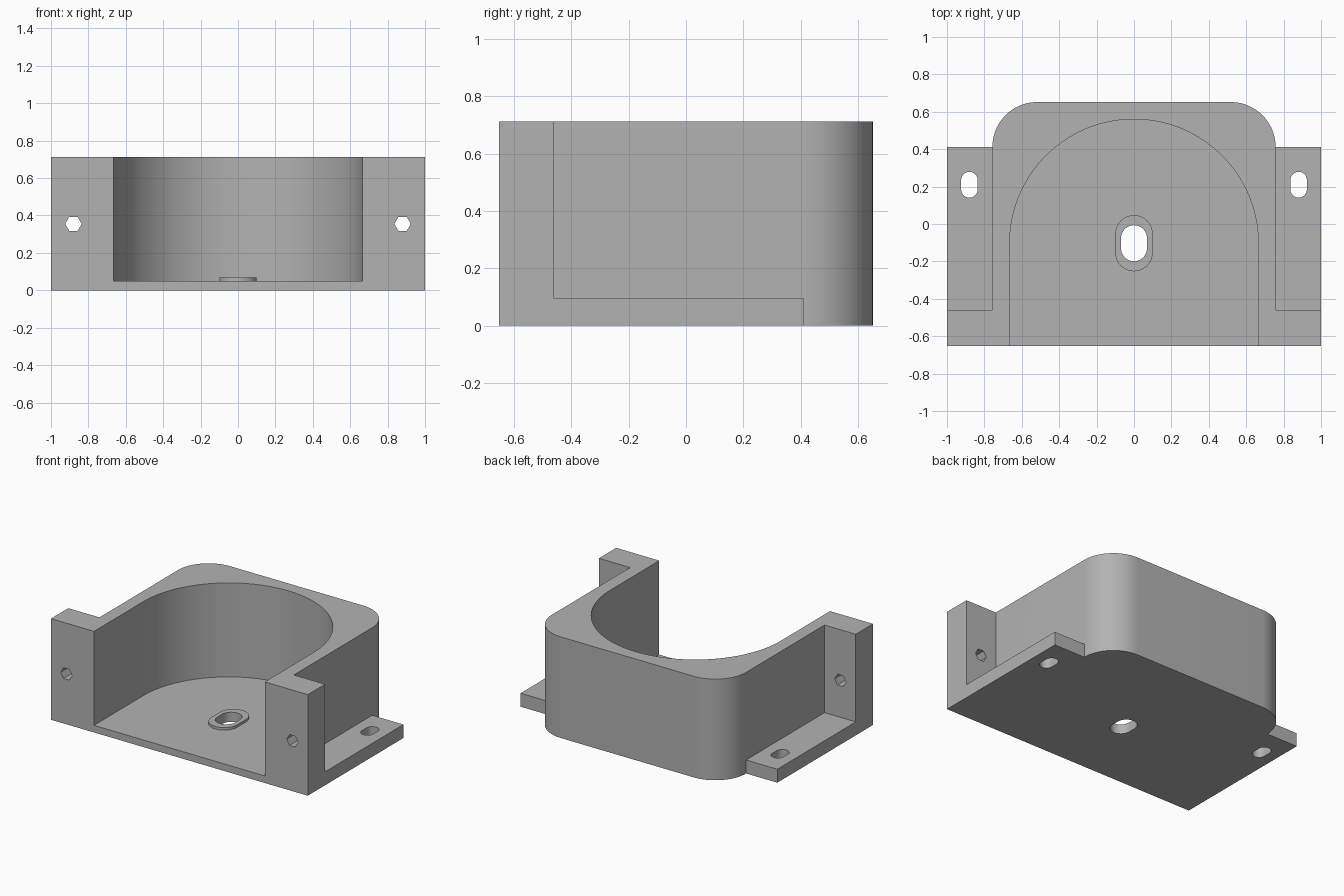
import bpy, bmesh
from math import sin, cos, radians

cube = bpy.data.objects.get("Cube")
if cube:
    bpy.data.objects.remove(cube, do_unlink=True)

grey = bpy.data.materials.new("plain grey")
grey.use_nodes = True
grey.diffuse_color = (0.45, 0.45, 0.45, 1)
grey.node_tree.nodes["Principled BSDF"].inputs["Base Color"].default_value = (0.45, 0.45, 0.45, 1)


def arc(cx, cy, r, start, end, steps):
    angles = [radians(start + (end - start) * i / steps) for i in range(steps + 1)]
    return [(cx + r * cos(a), cy + r * sin(a)) for a in angles]


def slot(cx, cy, r, straight):
    """Rounded slot outline, long along y."""
    return (arc(cx, cy + straight / 2, r, 0, 180, 24)
            + arc(cx, cy - straight / 2, r, 180, 360, 24))


def box(x0, x1, y0, y1):
    return [(x0, y0), (x1, y0), (x1, y1), (x0, y1)]


def prism(name, outline, low, high, axis="z"):
    """Extrude an outline along z, or along y with the outline in x and z."""
    def place(p, d):
        return (p[0], p[1], d) if axis == "z" else (p[0], d, p[1])
    bm = bmesh.new()
    bottom = [bm.verts.new(place(p, low)) for p in outline]
    top = [bm.verts.new(place(p, high)) for p in outline]
    bm.faces.new(bottom)
    bm.faces.new(top)
    for i in range(len(outline)):
        j = (i + 1) % len(outline)
        bm.faces.new((bottom[i], bottom[j], top[j], top[i]))
    bmesh.ops.recalc_face_normals(bm, faces=bm.faces)
    mesh = bpy.data.meshes.new(name)
    bm.to_mesh(mesh)
    bm.free()
    mesh.materials.append(grey)
    obj = bpy.data.objects.new(name, mesh)
    bpy.context.collection.objects.link(obj)
    return obj


def activate(obj):
    bpy.ops.object.select_all(action="DESELECT")
    obj.select_set(True)
    bpy.context.view_layer.objects.active = obj


def cut(obj, cutter):
    cutter.hide_render = True
    mod = obj.modifiers.new("cut", "BOOLEAN")
    mod.operation = "DIFFERENCE"
    mod.solver = "EXACT"
    mod.object = cutter
    activate(obj)
    bpy.ops.object.modifier_apply(modifier=mod.name)
    bpy.data.objects.remove(cutter, do_unlink=True)


HEIGHT, FLOOR, FLANGE = 0.712, 0.05, 0.095
SIDE, BACK, SHOULDER, CORNER = 0.757, 0.652, 0.412, 0.24

# Housing: full footprint with rounded rear corners
outline = [(-1, -BACK), (1, -BACK), (1, SHOULDER)]
outline += arc(SIDE - CORNER, SHOULDER, CORNER, 0, 90, 24)
outline += arc(CORNER - SIDE, SHOULDER, CORNER, 90, 180, 24)
outline += [(-1, SHOULDER)]
housing = prism("housing", outline, 0, HEIGHT)

# Round-ended cavity, open at the front and top
cavity = [(-0.665, -0.9), (0.665, -0.9)] + arc(0, -0.105, 0.665, 0, 180, 72)
cut(housing, prism("cavity_cutter", cavity, FLOOR, 1))

# Side flanges, their mounting slots and the hexagonal holes in the front ears
for s in (-1, 1):
    x0, x1 = sorted((s * SIDE, s * 1.2))
    cut(housing, prism("flange_cutter", box(x0, x1, -0.46, 0.6), FLANGE, 1))
    cut(housing, prism("slot_cutter", slot(s * 0.88, 0.21, 0.044, 0.05), -0.1, 0.3))
    hexagon = arc(s * 0.88, 0.355, 0.044, 0, 300, 5)
    cut(housing, prism("hex_cutter", hexagon, -0.9, -0.3, "y"))

# Raised rim around the floor slot
rim = prism("floor_slot_rim", slot(0, -0.103, 0.1, 0.1), FLOOR - 0.005, 0.068)
for part in (housing, rim):
    cut(part, prism("floor_slot_cutter", slot(0, -0.103, 0.069, 0.055), -0.1, 0.3))
    activate(part)
    bpy.ops.object.shade_smooth_by_angle(angle=radians(30))
